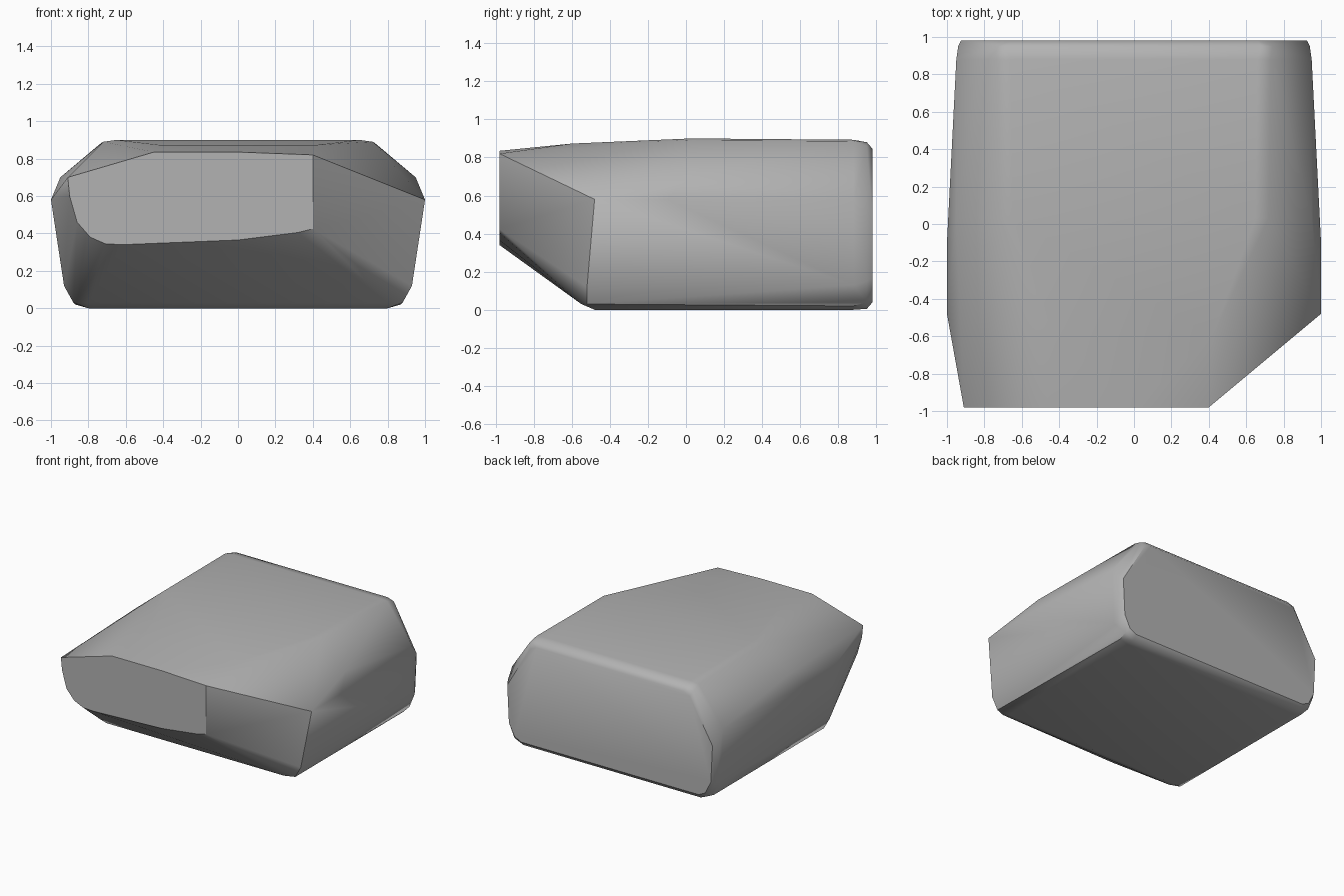
import bpy, bmesh, math

cube = bpy.data.objects.get("Cube")
if cube:
    bpy.data.objects.remove(cube, do_unlink=True)


def make_material(name, colour):
    mat = bpy.data.materials.new(name)
    mat.use_nodes = True
    mat.diffuse_color = colour
    mat.node_tree.nodes["Principled BSDF"].inputs["Base Color"].default_value = colour
    return mat


def section(y, profile, mirrored=True):
    """Points of one cross-section, optionally repeated on both sides."""
    points = [(x, y, z) for x, z in profile]
    if mirrored:
        points += [(-x, y, z) for x, z in profile]
    return points


# Flat broken face at the front, with one corner sheared away
points = section(-.98, [(-.91, .7), (-.9, .6), (-.86, .46), (-.79, .38),
                        (-.71, .345), (-.62, .34), (0, .365), (.32, .405),
                        (.4, .425), (.4, .82), (0, .835), (-.45, .835)], False)

# Sloping underside up to the widest part
points += section(-.55, [(.8, .03)])
points += section(-.52, [(.88, .03), (.93, .12)])
points += section(-.48, [(.8, 0), (1, .58)])
points += section(-.1, [(1, .58)])

# Shoulders and highest part of the top
points += section(-.6, [(.42, .873)])
points += section(.03, [(.95, .7), (.72, .89), (.65, .9)])

# Rounded rim around the back
points += section(.88, [(.8, 0), (.87, .02), (.93, .13), (.95, .58), (.73, .885), (.66, .893)])
points += section(.95, [(.8, .005), (.88, .04), (.925, .15), (.94, .5), (.74, .86), (.68, .88)])
points += section(.98, [(.8, .04), (.86, .07), (.91, .17), (.925, .47), (.72, .82), (.66, .845)])

# Wrap the sections into one solid stone
bm = bmesh.new()
for point in points:
    bm.verts.new(point)
hull = bmesh.ops.convex_hull(bm, input=bm.verts)
unused = {g for g in hull["geom_interior"] + hull["geom_unused"]
          if isinstance(g, bmesh.types.BMVert)}
bmesh.ops.delete(bm, geom=list(unused), context="VERTS")
bmesh.ops.dissolve_limit(bm, angle_limit=math.radians(1), verts=bm.verts, edges=bm.edges)
bmesh.ops.recalc_face_normals(bm, faces=bm.faces)
mesh = bpy.data.meshes.new("rock")
bm.to_mesh(mesh)
bm.free()

rock = bpy.data.objects.new("rock", mesh)
bpy.context.collection.objects.link(rock)
mesh.materials.append(make_material("stone grey", (.45, .45, .45, 1)))

# Soft shading, with the broken edges kept sharp
bpy.ops.object.select_all(action="DESELECT")
rock.select_set(True)
bpy.context.view_layer.objects.active = rock
bpy.ops.object.shade_smooth_by_angle(angle=math.radians(38))
